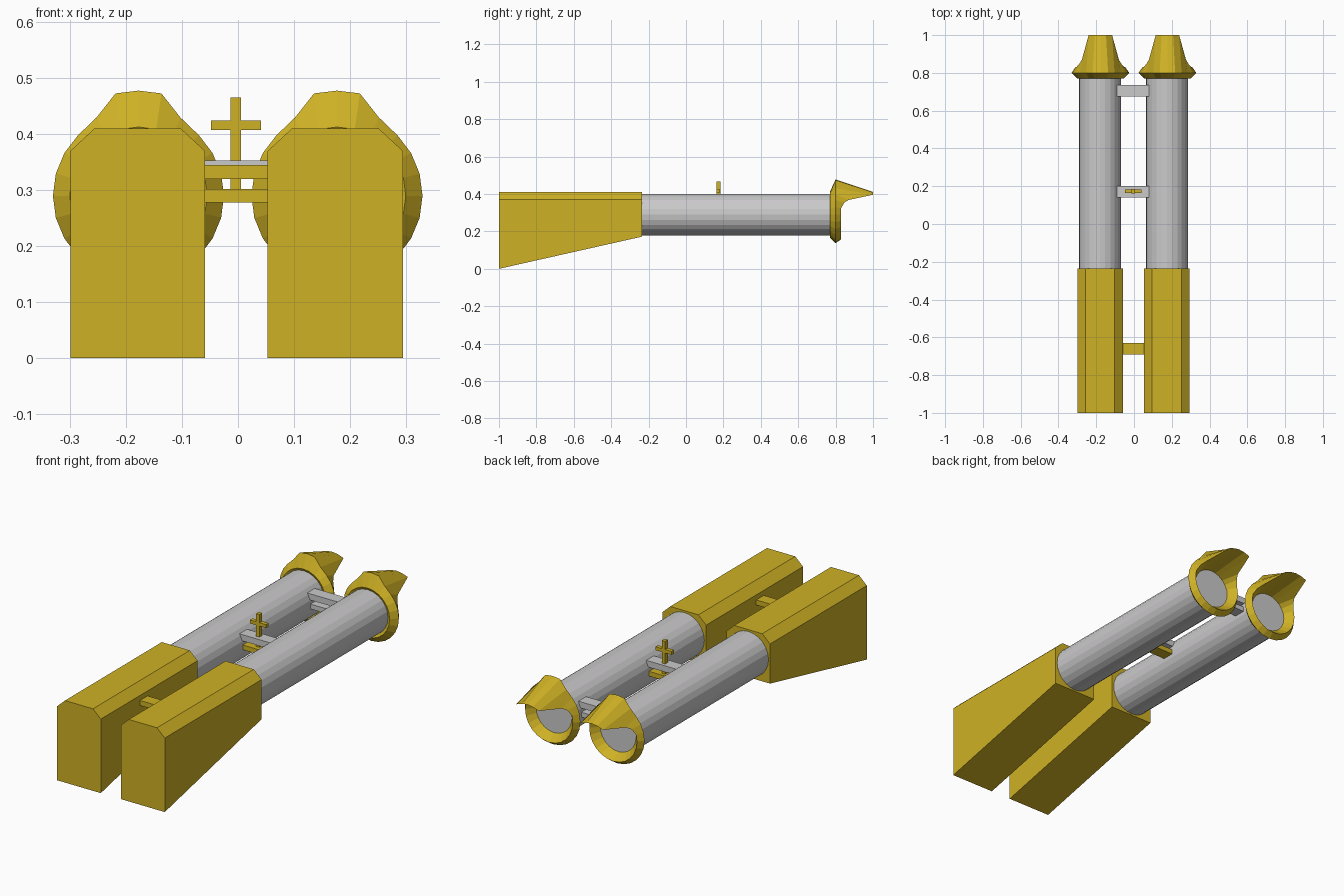
import bpy, bmesh, math

if "Cube" in bpy.data.objects:
    bpy.data.objects.remove(bpy.data.objects["Cube"], do_unlink=True)


def material(name, rgb):
    m = bpy.data.materials.new(name)
    m.use_nodes = True
    m.diffuse_color = (*rgb, 1)
    m.node_tree.nodes["Principled BSDF"].inputs["Base Color"].default_value = (*rgb, 1)
    return m


GOLD = material("gold", (0.62, 0.44, 0.018))
STEEL = material("light_steel", (0.60, 0.59, 0.60))
AXIS_Z = 0.29      # height of the barrel axis
SEGMENTS = 24


def loft(name, loops, mat, caps=True, ring=False):
    """Skin a list of equal-length closed loops of points."""
    bm = bmesh.new()
    rows = [[bm.verts.new(p) for p in loop] for loop in loops]
    pairs = list(zip(rows, rows[1:])) + ([(rows[-1], rows[0])] if ring else [])
    for a, b in pairs:
        for i in range(len(a)):
            j = (i + 1) % len(a)
            bm.faces.new((a[i], a[j], b[j], b[i]))
    if caps and not ring:
        bm.faces.new(rows[0])
        bm.faces.new(rows[-1])
    bmesh.ops.recalc_face_normals(bm, faces=bm.faces)
    mesh = bpy.data.meshes.new(name)
    bm.to_mesh(mesh)
    bm.free()
    mesh.materials.append(mat)
    obj = bpy.data.objects.new(name, mesh)
    bpy.context.collection.objects.link(obj)
    return obj


def box(name, x, y, z, mat):
    loops = [[(x[0], v, z[0]), (x[1], v, z[0]), (x[1], v, z[1]), (x[0], v, z[1])] for v in y]
    return loft(name, loops, mat)


def circle(cx, y, r):
    angles = [2 * math.pi * i / SEGMENTS for i in range(SEGMENTS)]
    return [(cx + r * math.cos(a), y, AXIS_Z + r * math.sin(a)) for a in angles]


def stock(name, x0, x1):
    """Tapering block with chamfered top edges."""
    c = 0.043
    loops = [[(x0, y, low), (x1, y, low), (x1, y, 0.37), (x1 - c, y, 0.41),
              (x0 + c, y, 0.41), (x0, y, 0.37)] for y, low in ((-1, 0), (-0.235, 0.172))]
    return loft(name, loops, GOLD)


# Half outlines of the hooded muzzle, keyed by degrees above the side: (x, z) and (x, y, z)
CREST = {60: (0.075, 0.14), 75: (0.041, 0.183), 90: (0, 0.188)}
HOOD = {30: (0.113, 0.845, 0.063), 45: (0.098, 0.87, 0.078), 60: (0.062, 1.0, 0.106),
        75: (0.03, 1.0, 0.117), 90: (0, 1.0, 0.121)}


def muzzle(name, cx):
    """Flared ring whose upper lip is drawn forward into a hood."""
    back, rim = circle(cx, 0.77, 0.123), circle(cx, 0.80, 0.153)
    lip, bore = circle(cx, 0.83, 0.132), circle(cx, 0.785, 0.095)
    for i in range(SEGMENTS):
        deg = i * 360 // SEGMENTS
        side = 1 if deg <= 90 else -1
        key = deg if deg <= 90 else 180 - deg
        if key in CREST:
            x, z = CREST[key]
            rim[i] = (cx + side * x, 0.80, AXIS_Z + z)
        if key in HOOD:
            x, y, z = HOOD[key]
            lip[i] = (cx + side * x, y, AXIS_Z + z)
    return loft(name, [back, rim, lip, bore], GOLD, ring=True)


# Paired stocks, barrels and muzzles
for side, cx, x0, x1 in (("right", -0.181, -0.30, -0.059), ("left", 0.174, 0.053, 0.295)):
    stock(side + "_stock", x0, x1)
    loft(side + "_barrel", [circle(cx, -0.24, 0.111), circle(cx, 0.79, 0.111)], STEEL)
    muzzle(side + "_muzzle", cx + 0.003)

# Bridges between the two sides
box("stock_bridge", (-0.062, 0.056), (-0.69, -0.63), (0.32, 0.345), GOLD)
box("middle_bridge_upper", (-0.09, 0.08), (0.14, 0.20), (0.322, 0.353), STEEL)
box("middle_bridge_lower", (-0.08, 0.07), (0.14, 0.20), (0.278, 0.302), GOLD)
box("front_bridge_upper", (-0.09, 0.08), (0.675, 0.735), (0.322, 0.353), STEEL)
box("front_bridge_lower", (-0.08, 0.07), (0.675, 0.735), (0.278, 0.302), STEEL)

# Cross-shaped sight
box("sight_post", (-0.013, 0.005), (0.162, 0.184), (0.30, 0.466), GOLD)
box("sight_crossbar", (-0.048, 0.041), (0.163, 0.183), (0.408, 0.425), GOLD)
